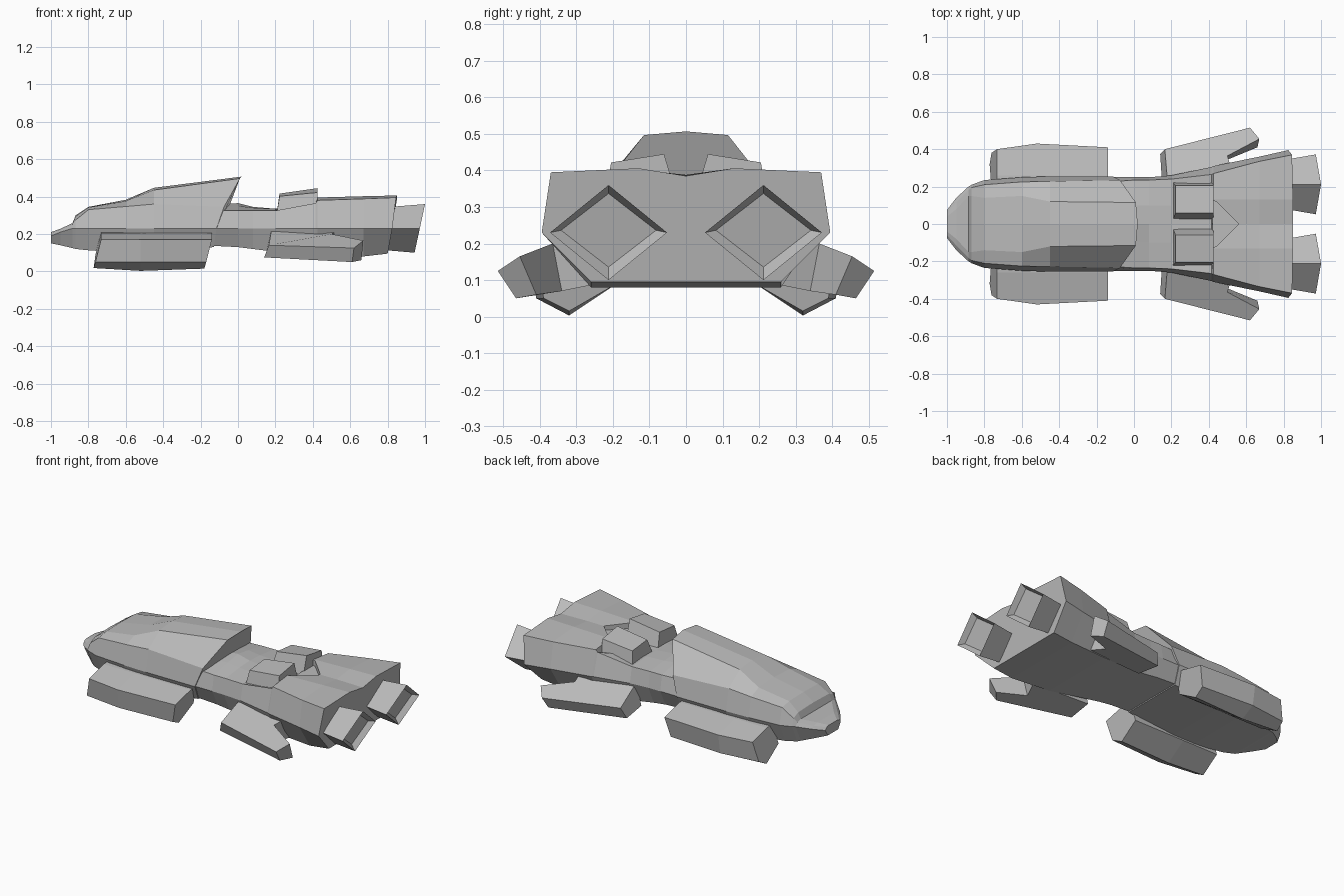
import bpy
import bmesh
from mathutils import Vector

default_cube = bpy.data.objects.get("Cube")
if default_cube:
    bpy.data.objects.remove(default_cube, do_unlink=True)

grey = bpy.data.materials.new("hull_grey")
grey.use_nodes = True
colour = (0.5, 0.5, 0.5, 1)
grey.diffuse_color = colour
grey.node_tree.nodes["Principled BSDF"].inputs["Base Color"].default_value = colour


def loft(name, rings, mirrored=False, recess=None):
    """Skin a list of closed rings, cap both ends, optionally recess the last cap."""
    bm = bmesh.new()
    loops = [[bm.verts.new(p) for p in ring] for ring in rings]
    for a, b in zip(loops, loops[1:]):
        for i in range(len(a)):
            j = (i + 1) % len(a)
            bm.faces.new((a[i], a[j], b[j], b[i]))
    bm.faces.new(loops[0])
    end_cap = bm.faces.new(loops[-1])
    bmesh.ops.recalc_face_normals(bm, faces=bm.faces)
    if recess:
        bmesh.ops.inset_region(bm, faces=[end_cap], thickness=recess, depth=-recess)
    mesh = bpy.data.meshes.new(name)
    bm.to_mesh(mesh)
    bm.free()
    mesh.materials.append(grey)
    obj = bpy.data.objects.new(name, mesh)
    bpy.context.collection.objects.link(obj)
    if mirrored:
        mod = obj.modifiers.new("both_sides", "MIRROR")
        mod.use_axis = (False, True, False)
        mod.use_mirror_merge = False
    return obj


def hull_ring(x, top, roof, shoulder, belt, keel, rake=(0, 0, 0, 0, 0)):
    """Symmetric hull section; rake shifts each level along the hull."""
    levels = [(0, top), roof, shoulder, belt, keel]
    half = [Vector((x + dx, y, z)) for (y, z), dx in zip(levels, rake)]
    left = [Vector((p.x, -p.y, p.z)) for p in reversed(half[1:])]
    return half + left


# Forward hull: rounded nose, windscreen step, rising roof, raked back
forward = [
    (-1, .21, (.04, .21), (.06, .205), (.075, .19), (.05, .15)),
    (-.95, .228, (.08, .228), (.115, .22), (.14, .21), (.1, .14)),
    (-.885, .258, (.15, .258), (.18, .25), (.2, .23), (.15, .125)),
    (-.868, .3, (.15, .295), (.195, .275), (.21, .23), (.16, .12)),
    (-.8, .345, (.14, .342), (.21, .33), (.235, .23), (.18, .113)),
    (-.6, .383, (.15, .376), (.225, .347), (.25, .23), (.2, .1)),
    (-.45, .447, (.12, .435), (.228, .36), (.255, .23), (.2, .1)),
    (.02, .507, (.115, .497), (.235, .345), (.255, .23), (.2, .13),
     (0, -.01, -.095, -.135, -.15)),
]
loft("forward_hull", [hull_ring(*row) for row in forward])

# Rear hull: low mid deck, then raised aft deck that flares outwards
rear = [
    (-.2, .35, (.1, .34), (.22, .325), (.25, .23), (.2, .14)),
    (0, .365, (.1, .35), (.235, .325), (.25, .23), (.2, .13)),
    (.08, .345, (.1, .34), (.235, .325), (.25, .23), (.2, .12)),
    (.2, .335, (.1, .335), (.24, .325), (.26, .23), (.21, .105)),
    (.415, .335, (.2, .34), (.265, .365), (.305, .23), (.24, .085)),
    (.425, .385, (.13, .395), (.27, .38), (.31, .23), (.24, .085)),
    (.67, .388, (.13, .402), (.335, .388), (.36, .23), (.26, .08)),
    (.85, .385, (.13, .406), (.37, .395), (.395, .23), (.26, .095),
     (0, 0, -.005, -.025, -.05)),
]
rear_hull = loft("rear_hull", [hull_ring(*row) for row in rear])

# Triangular notch where the deck channel ends
plan = [(.4, -.13), (.4, .13), (.44, .12), (.56, 0), (.44, -.12)]
cutter = loft("notch_cutter", [[(x, y, z) for x, y in plan] for z in (.36, .45)])
cutter.hide_render = True
cut = rear_hull.modifiers.new("notch", "BOOLEAN")
cut.operation = "DIFFERENCE"
cut.object = cutter
bpy.context.view_layer.objects.active = rear_hull
bpy.ops.object.modifier_apply(modifier=cut.name)
bpy.data.objects.remove(cutter, do_unlink=True)


# Deck blocks either side of the central channel
def block_ring(x, lean, inner_z, outer_z):
    return [(x, .02, .31), (x + lean, .06, inner_z), (x + lean, .205, outer_z), (x, .225, .31)]


loft("deck_block", [block_ring(.207, .015, .416, .402), block_ring(.425, 0, .445, .422)], True)


# Side pods under the forward hull
def pod_ring(x, out, rake, low):
    return [(x + rake, .2, .21), (x + rake, .26, .205), (x + rake, out, .17),
            (x, out - .02, .05), (x - rake / 3, .32, low), (x, .19, .09)]


loft("side_pod", [pod_ring(-.762, .4, .03, .018), pod_ring(-.52, .43, 0, .003),
                  pod_ring(-.17, .41, .03, .015)], True)

# Swept fins: upper outline joined to a lower outline
fin_top = [(.18, .22, .23), (.165, .4, .14), (.62, .515, .125),
           (.67, .455, .165), (.5, .365, .2), (.53, .26, .22)]
fin_base = [(.15, .22, .09), (.14, .375, .075), (.61, .465, .05),
            (.66, .41, .06), (.49, .34, .07), (.53, .24, .09)]
loft("swept_fin", [fin_base, fin_top], True)


# Diamond engine nozzles with slanted, recessed mouths
def diamond(x, wide, tall, slant):
    centre = Vector((x, .212, .23))
    corners = [(0, 1), (1, 0), (0, -1), (-1, 0)]
    return [centre + Vector((slant * v, wide * u, tall * v)) for u, v in corners]


loft("engine_nozzle", [diamond(.77, .125, .113, .02), diamond(.972, .16, .13, .028)],
     True, recess=.03)
